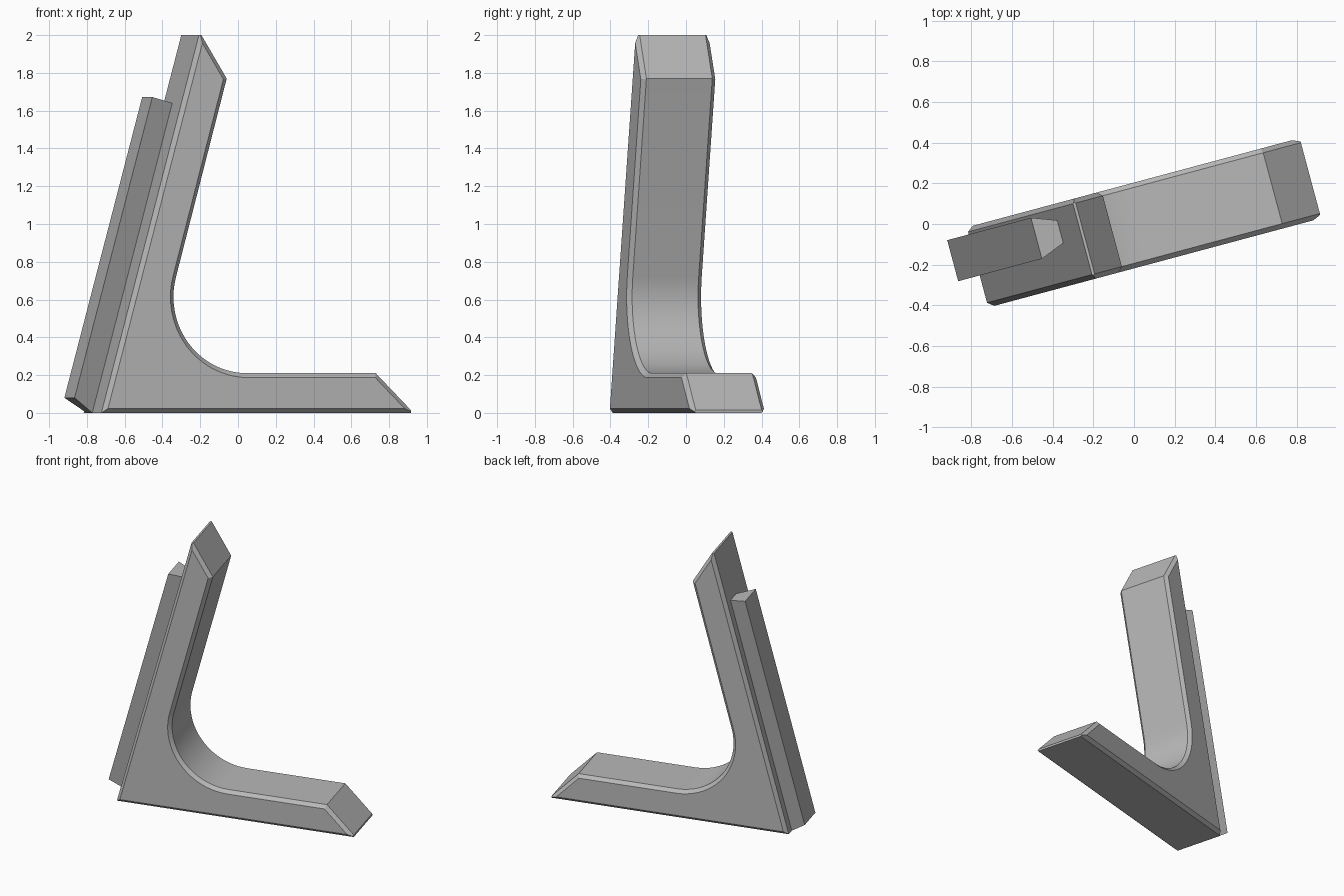
import bpy, bmesh, math
from mathutils import Vector

cube = bpy.data.objects.get("Cube")
if cube:
    bpy.data.objects.remove(cube)

YAW = math.radians(15)    # turn of the whole model about z
LEAN = math.tan(math.radians(15))  # post leans by this much per unit height

grey = bpy.data.materials.new("plain_grey")
grey.use_nodes = True
colour = (0.48, 0.48, 0.48, 1)
grey.diffuse_color = colour
grey.node_tree.nodes["Principled BSDF"].inputs["Base Color"].default_value = colour


def finish(bm, name):
    bmesh.ops.recalc_face_normals(bm, faces=bm.faces)
    mesh = bpy.data.meshes.new(name)
    bm.to_mesh(mesh)
    bm.free()
    mesh.materials.append(grey)
    obj = bpy.data.objects.new(name, mesh)
    obj.rotation_euler.z = YAW
    bpy.context.collection.objects.link(obj)
    return obj


def loft(rings):
    """Skin equal-length rings of points and cap both ends."""
    bm = bmesh.new()
    rows = [[bm.verts.new(p) for p in ring] for ring in rings]
    n = len(rows[0])
    for a, b in zip(rows, rows[1:]):
        for i in range(n):
            j = (i + 1) % n
            bm.faces.new((a[i], a[j], b[j], b[i]))
    bm.faces.new(rows[0])
    bm.faces.new(rows[-1])
    return bm


def inset(points, d):
    """Move a counter-clockwise outline inwards with mitred corners."""
    out = []
    for i, p in enumerate(points):
        a = (p - points[i - 1]).normalized()
        b = (points[(i + 1) % len(points)] - p).normalized()
        na, nb = Vector((-a.y, a.x)), Vector((-b.y, b.x))
        out.append(p + (na + nb) * d / (1 + na.dot(nb)))
    return out


# Bracket: foot, rounded inner corner and leaning post in one outline
profile = [Vector(p) for p in ((-0.799, 0), (0.912, 0), (0.705, 0.21))]
radius, steps = 0.404, 20
for i in range(steps + 1):
    t = math.radians(270 - 105 * i / steps)
    profile.append(Vector((radius * math.cos(t), 0.614 + radius * math.sin(t))))
profile += [Vector((-0.112, 1.77)), Vector((-0.26, 2.016))]

chamfer = 0.023
small = inset(profile, chamfer)
rings = [[(p.x, y, p.y) for p in outline] for outline, y in
         ((small, -0.211), (profile, -0.187), (profile, 0.174), (small, 0.197))]
bm = loft(rings)

# Blunt the two sharp tips
for co, no in (((0, 0, 2), (0, 0, 1)), ((0.897, 0, 0), (1, 0, 0))):
    cut = bmesh.ops.bisect_plane(bm, geom=bm.verts[:] + bm.edges[:] + bm.faces[:],
                                 plane_co=co, plane_no=no, clear_outer=True)
    edges = [e for e in cut["geom_cut"] if isinstance(e, bmesh.types.BMEdge)]
    bmesh.ops.holes_fill(bm, edges=edges, sides=0)

bracket = finish(bm, "bracket")
bpy.ops.object.select_all(action="DESELECT")
bracket.select_set(True)
bpy.context.view_layer.objects.active = bracket
bpy.ops.object.shade_smooth_by_angle(angle=math.radians(20))


# Rear rail: wedge-sided bar lying along the outer face of the post
def rail_end(outer_z, inner_z):
    outer = -0.93 + LEAN * outer_z
    inner = -0.799 + LEAN * inner_z
    return [(outer, -0.048, outer_z), (inner, 0.0, inner_z),
            (inner, 0.115, inner_z), (outer, 0.161, outer_z)]


finish(loft([rail_end(0.08, 0.0), rail_end(1.672, 1.64)]), "rear_rail")
